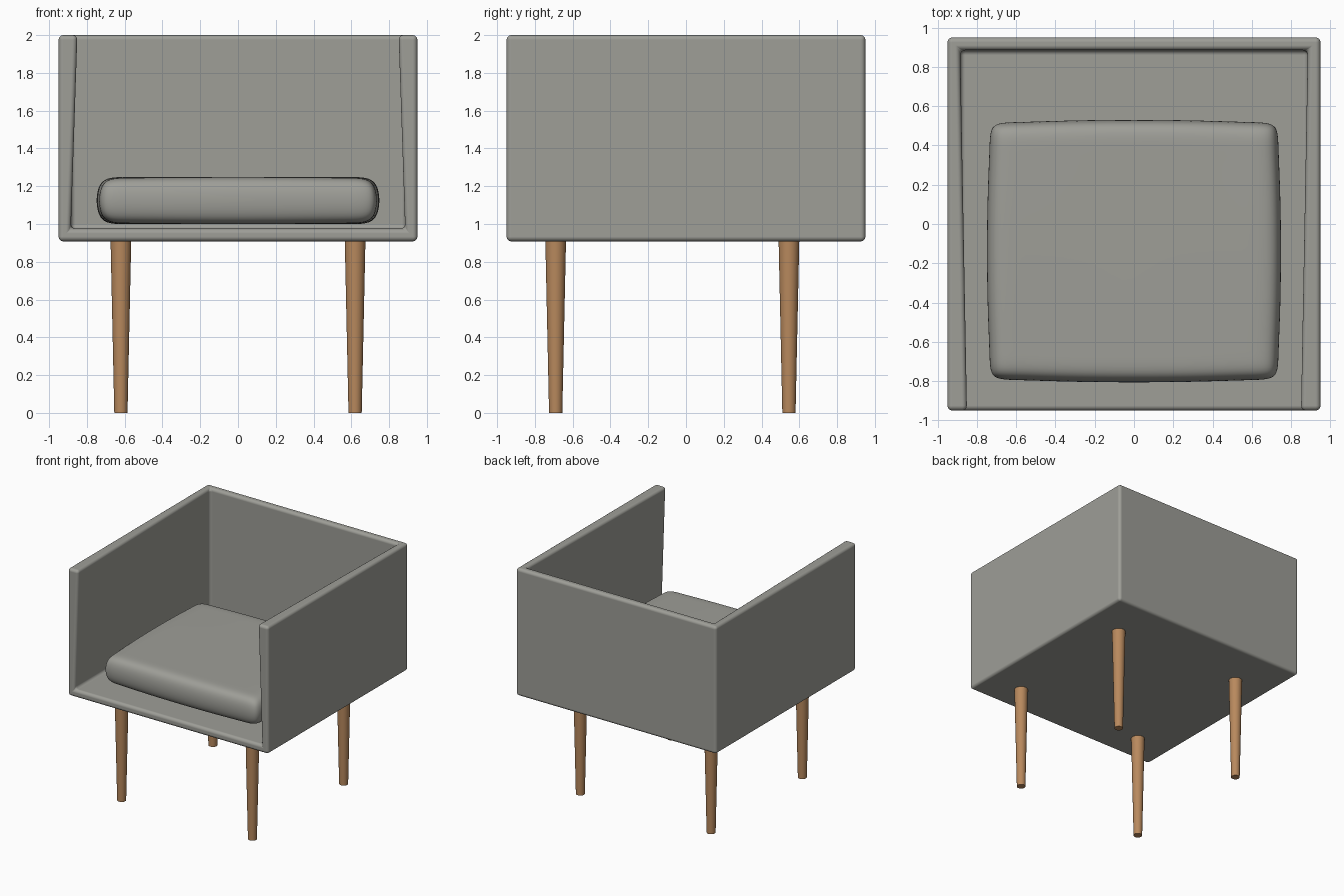
import bpy, bmesh
from mathutils import Vector

if "Cube" in bpy.data.objects:
    bpy.data.objects.remove(bpy.data.objects["Cube"])


def material(name, color):
    mat = bpy.data.materials.new(name)
    mat.diffuse_color = color
    mat.use_nodes = True
    mat.node_tree.nodes["Principled BSDF"].inputs["Base Color"].default_value = mat.diffuse_color
    return mat


fabric = material("fabric", (0.342, 0.342, 0.312, 1))
wood = material("wood", (0.48, 0.25, 0.11, 1))


def add_object(name, bm, mat):
    bmesh.ops.recalc_face_normals(bm, faces=bm.faces)
    mesh = bpy.data.meshes.new(name)
    bm.to_mesh(mesh)
    bm.free()
    mesh.materials.append(mat)
    ob = bpy.data.objects.new(name, mesh)
    bpy.context.collection.objects.link(ob)
    bpy.context.view_layer.objects.active = ob
    bpy.ops.object.select_all(action='DESELECT')
    ob.select_set(True)
    return ob


# Shell: outer and inner corners of one side, repeated on the other side
H, B, T = 0.95, 0.908, 2.0
outer = [(H, -H, B), (H, -H, T), (H, H, T), (H, H, B)]
inner = [(0.885, -H, 0.975), (0.85, -H, T), (0.885, 0.885, T), (0.885, 0.885, 0.975)]
bm = bmesh.new()
side = {}
for s in (-1, 1):
    o = [bm.verts.new((s * x, y, z)) for x, y, z in outer]
    i = [bm.verts.new((s * x, y, z)) for x, y, z in inner]
    bm.faces.new(o)                           # outer side
    bm.faces.new(i)                           # inner side
    bm.faces.new((o[0], o[1], i[1], i[0]))    # front rim
    bm.faces.new((o[1], o[2], i[2], i[1]))    # top rim
    side[s] = (o, i)
(lo, li), (ro, ri) = side[-1], side[1]
for l, r in ((lo, ro), (li, ri)):
    bm.faces.new((l[0], r[0], r[3], l[3]))    # floor / underside
    bm.faces.new((l[2], r[2], r[3], l[3]))    # back
bm.faces.new((lo[0], ro[0], ri[0], li[0]))    # front sill
bm.faces.new((lo[2], ro[2], ri[2], li[2]))    # top of back
shell = add_object("shell", bm, fabric)
bpy.ops.object.shade_smooth()
bev = shell.modifiers.new("bevel", 'BEVEL')
bev.width, bev.segments = 0.025, 4
bev.limit_method, bev.angle_limit = 'ANGLE', 0.6
bev.harden_normals = True

# Seat cushion: box with holding loops and eased corners, subdivided
bm = bmesh.new()
bmesh.ops.create_cube(bm, size=2)
for n in (Vector((1, 0, 0)), Vector((0, 1, 0))):
    for d in (-0.81, -0.35, 0.35, 0.81):
        bmesh.ops.bisect_plane(bm, geom=bm.verts[:] + bm.edges[:] + bm.faces[:],
                               plane_co=n * d, plane_no=n)
for v in bm.verts:
    if abs(v.co.x * v.co.y) > 0.6:
        v.co.x *= 0.98
        v.co.y *= 0.98
        v.co.z *= 0.96
bmesh.ops.scale(bm, verts=bm.verts, vec=(0.755, 0.674, 0.125))
bmesh.ops.translate(bm, verts=bm.verts, vec=(0, -0.138, 1.124))
cushion = add_object("seat_cushion", bm, fabric)
sub = cushion.modifiers.new("subdivision", 'SUBSURF')
sub.levels = sub.render_levels = 3
bpy.ops.object.shade_smooth()

# Four tapered wooden legs
LEG = 0.925
for row, y in (("front", -0.69), ("back", 0.545)):
    for hand, x in (("left", -0.62), ("right", 0.62)):
        bm = bmesh.new()
        bmesh.ops.create_cone(bm, cap_ends=True, segments=32,
                              radius1=0.035, radius2=0.055, depth=LEG)
        bmesh.ops.translate(bm, verts=bm.verts, vec=(x, y, LEG / 2))
        add_object(f"{row}_{hand}_leg", bm, wood)
        bpy.ops.object.shade_smooth_by_angle(angle=0.6)
